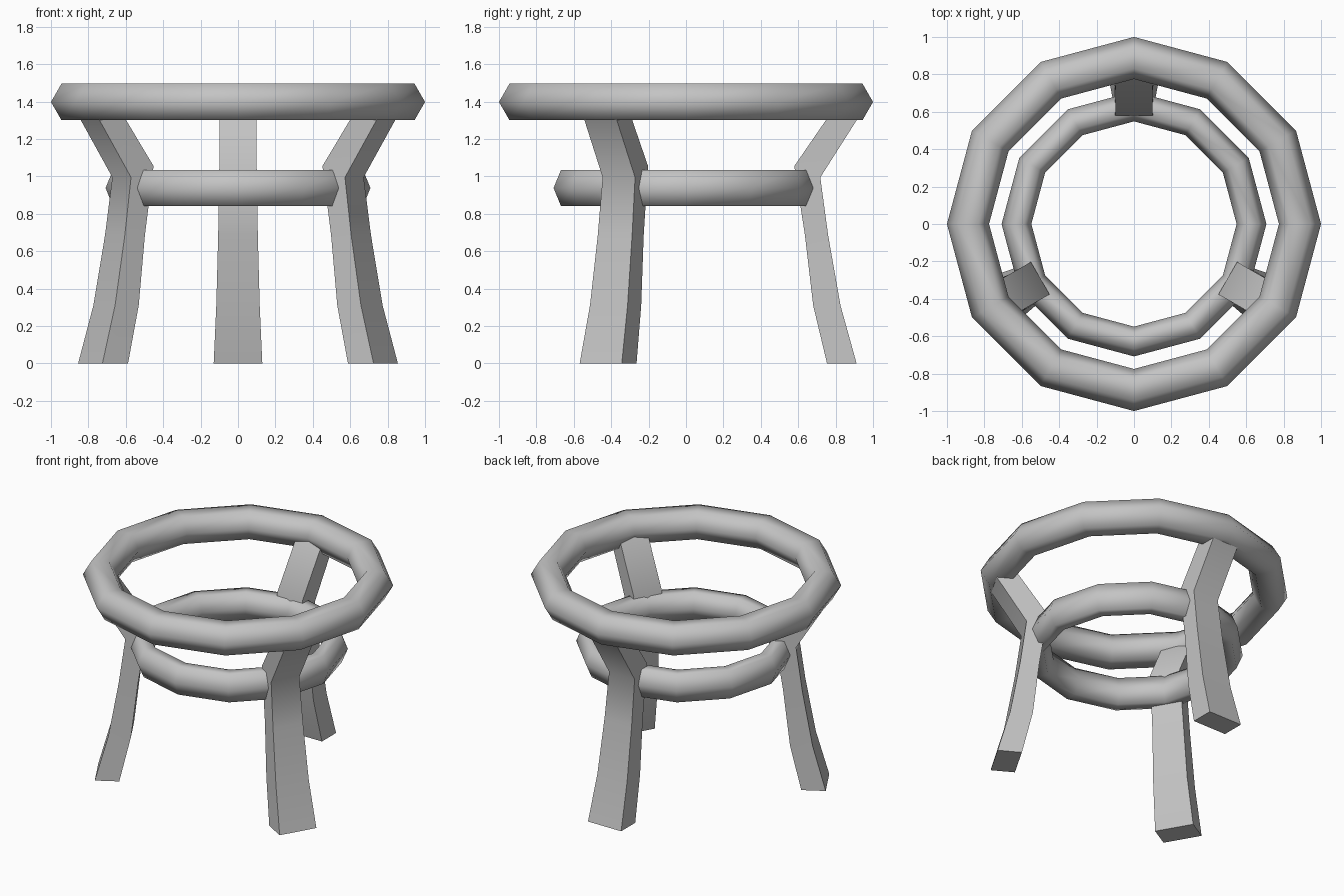
import bpy, bmesh, math
from mathutils import Matrix

if "Cube" in bpy.data.objects:
    bpy.data.objects.remove(bpy.data.objects["Cube"], do_unlink=True)

# One plain grey for everything
GREY = (0.55, 0.55, 0.55, 1)
grey = bpy.data.materials.new("plain grey")
grey.use_nodes = True
grey.diffuse_color = GREY
grey.node_tree.nodes["Principled BSDF"].inputs["Base Color"].default_value = GREY


def ring(name, z, spread):
    """Twelve-sided hoop with a hexagonal section, scaled sideways by spread."""
    bpy.ops.mesh.primitive_torus_add(major_segments=12, minor_segments=6,
                                     major_radius=0.8875, minor_radius=0.1125,
                                     location=(0, 0, z))
    obj = bpy.context.object
    obj.name = name
    obj.scale = (spread, spread, 1)
    bpy.ops.object.transform_apply(location=False, rotation=False, scale=True)
    bpy.ops.object.shade_smooth()
    obj.data.materials.append(grey)


ring("seat_ring", 1.398, 1.0)
ring("brace_ring", 0.938, 0.708)

# Leg sections from floor to seat: inner (r, z), outer (r, z), half width
SECTIONS = [
    ((0.754, 0), (0.912, 0), 0.13),
    ((0.68, 0.31), (0.826, 0.31), 0.116),
    ((0.636, 0.685), (0.76, 0.685), 0.106),
    ((0.579, 1.055), (0.718, 0.995), 0.1),
    ((0.82, 1.405), (0.925, 1.32), 0.1),
]


def leg(name, angle):
    """Bent square leg, lofted outward along +y and turned around z."""
    bm = bmesh.new()
    loops = []
    for (ri, zi), (ro, zo), w in SECTIONS:
        corners = [(-w, ri, zi), (w, ri, zi), (w, ro, zo), (-w, ro, zo)]
        loops.append([bm.verts.new(c) for c in corners])
    for low, high in zip(loops, loops[1:]):
        for i in range(4):
            j = (i + 1) % 4
            bm.faces.new((low[i], low[j], high[j], high[i]))
    bm.faces.new(loops[0][::-1])
    bm.faces.new(loops[-1])
    bmesh.ops.recalc_face_normals(bm, faces=bm.faces)
    bm.transform(Matrix.Rotation(angle, 4, 'Z'))
    mesh = bpy.data.meshes.new(name)
    bm.to_mesh(mesh)
    bm.free()
    mesh.materials.append(grey)
    obj = bpy.data.objects.new(name, mesh)
    bpy.context.collection.objects.link(obj)
    bpy.ops.object.select_all(action='DESELECT')
    obj.select_set(True)
    bpy.context.view_layer.objects.active = obj
    bpy.ops.object.shade_smooth_by_angle(angle=math.radians(62))


for i, name in enumerate(("back_leg", "front_right_leg", "front_left_leg")):
    leg(name, i * math.tau / 3)
